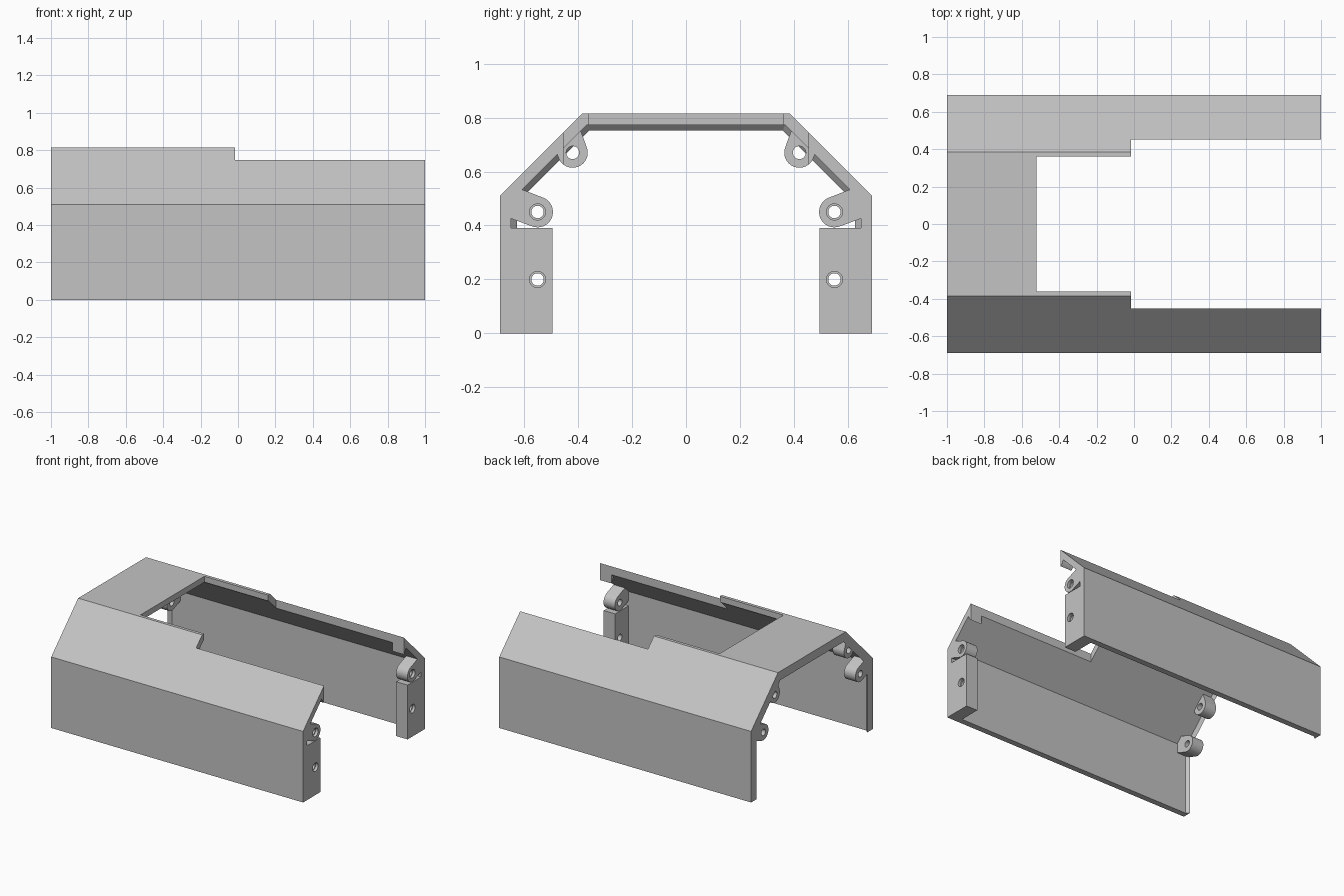
import bpy, bmesh, math
from mathutils import Vector
from mathutils.geometry import convex_hull_2d

if "Cube" in bpy.data.objects:
    bpy.data.objects.remove(bpy.data.objects["Cube"])

grey = bpy.data.materials.new("plain grey")
grey.use_nodes = True
GREY = (0.55, 0.55, 0.55, 1)
grey.diffuse_color = GREY
grey.node_tree.nodes["Principled BSDF"].inputs["Base Color"].default_value = GREY

WALL, LIP = 0.042, 0.063      # shell thickness, and at the chamfered closed end
DEPTH = 0.09                  # length of the screw bosses and posts


def loft(name, sections):
    """Join (x, [(y, z), ...]) outlines into a capped solid."""
    bm = bmesh.new()
    rings = [[bm.verts.new((x, y, z)) for y, z in pts] for x, pts in sections]
    n = len(rings[0])
    for a, b in zip(rings, rings[1:]):
        for i in range(n):
            j = (i + 1) % n
            bm.faces.new((a[i], a[j], b[j], b[i]))
    bm.faces.new(rings[0])
    bm.faces.new(rings[-1])
    bmesh.ops.recalc_face_normals(bm, faces=bm.faces)
    mesh = bpy.data.meshes.new(name)
    bm.to_mesh(mesh)
    bm.free()
    mesh.materials.append(grey)
    obj = bpy.data.objects.new(name, mesh)
    bpy.context.collection.objects.link(obj)
    return obj


def circle(y, z, r, n=32):
    return [(y + r * math.cos(math.tau * i / n), z + r * math.sin(math.tau * i / n))
            for i in range(n)]


def hull(pts):
    return [pts[i] for i in convex_hull_2d([Vector(p) for p in pts])]


def box(x0, x1, y0, y1, z0, z1):
    return loft("cutter", [(x, [(y0, z0), (y1, z0), (y1, z1), (y0, z1)]) for x in (x0, x1)])


def cut(obj, cutter):
    """Subtract the cutter for good and remove it."""
    cutter.hide_render = True
    mod = obj.modifiers.new("cut", "BOOLEAN")
    mod.operation, mod.solver, mod.object = "DIFFERENCE", "EXACT", cutter
    bpy.ops.object.select_all(action="DESELECT")
    obj.select_set(True)
    bpy.context.view_layer.objects.active = obj
    bpy.ops.object.modifier_apply(modifier=mod.name)
    bpy.data.objects.remove(cutter)


def cut_opening(obj):
    cut(obj, box(-0.52, 0.1, -0.362, 0.362, 0.5, 1))
    cut(obj, box(-0.015, 1.2, -0.453, 0.453, 0.5, 1))


def drill(obj, y, z, r, mouth=0):
    """Through hole, with an optional wider mouth on the open end."""
    cut(obj, loft("cutter", [(x, circle(y, z, r)) for x in (-1.2, 1.2)]))
    if mouth:
        cut(obj, loft("cutter", [(x, circle(y, z, mouth)) for x in (0.98, 1.2)]))


def smooth(obj):
    bpy.ops.object.select_all(action="DESELECT")
    obj.select_set(True)
    bpy.context.view_layer.objects.active = obj
    bpy.ops.object.shade_smooth_by_angle(angle=math.radians(25))


def half_arch(t):
    """Left half of the arch outline, moved inwards by t."""
    k = t * math.tan(math.pi / 8)
    return [(-0.69 + t, 0), (-0.69 + t, 0.51 - k), (-0.385 + k, 0.815 - t)]


def arch(t):
    outer, inner = half_arch(0), half_arch(t)
    mirror = lambda pts: [(-y, z) for y, z in reversed(pts)]
    return outer + mirror(outer) + list(reversed(mirror(inner))) + list(reversed(inner))


# Folded cover with a stepped opening
shell = loft("cover_shell", [(-1, arch(LIP)), (-1 + LIP - WALL, arch(WALL)), (1, arch(WALL))])
cut_opening(shell)

# Screw bosses and posts on both sides
low_outline = hull(circle(-0.55, 0.45, 0.057) + [(-0.64, 0.546), (-0.66, 0.43)])
high_outline = hull(circle(-0.42, 0.67, 0.056) + [(-0.49, 0.70), (-0.395, 0.765)])
post_outline = [(-0.67, 0), (-0.495, 0), (-0.495, 0.39), (-0.67, 0.39)]

for side, s in (("front", 1), ("back", -1)):
    flip = lambda pts: [(y * s, z) for y, z in pts]
    for end, x0, x1 in (("closed", -1, -1 + DEPTH), ("open", 1 - DEPTH, 1)):
        low = loft(f"{side}_lower_boss_{end}_end", [(x, flip(low_outline)) for x in (x0, x1)])
        drill(low, -0.55 * s, 0.45, 0.023, 0.03 if end == "open" else 0)
        smooth(low)
        high = loft(f"{side}_upper_boss_{end}_end", [(x, flip(high_outline)) for x in (x0, x1)])
        if end == "closed":
            drill(high, -0.42 * s, 0.67, 0.024)
        else:
            cut_opening(high)
        smooth(high)
    post = loft(f"{side}_corner_post", [(x, flip(post_outline)) for x in (1 - DEPTH, 1)])
    drill(post, -0.55 * s, 0.2, 0.023, 0.03)
    smooth(post)
